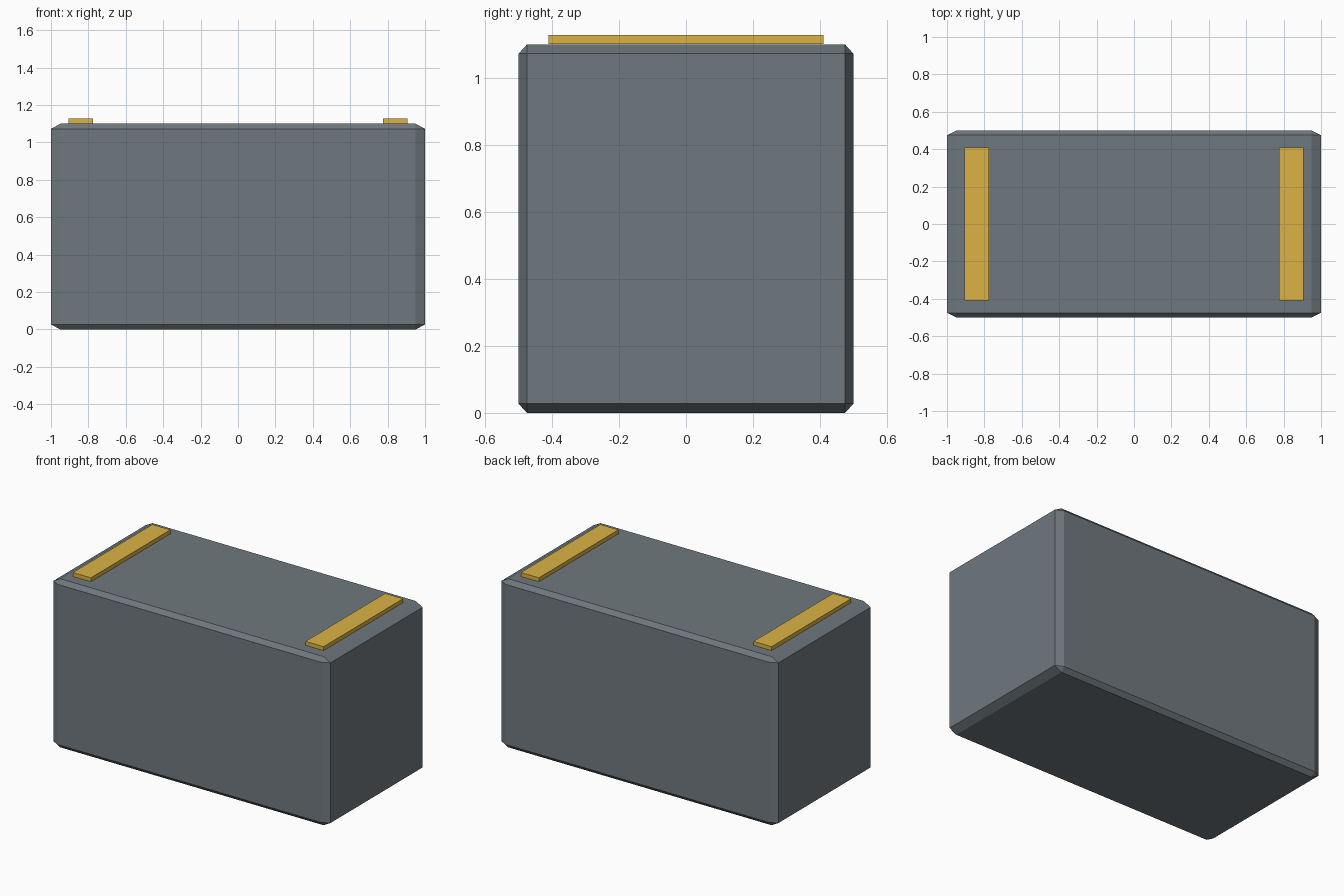
import bpy, bmesh
from mathutils import Matrix

if "Cube" in bpy.data.objects:
    bpy.data.objects.remove(bpy.data.objects["Cube"])


def material(name, rgb):
    m = bpy.data.materials.new(name)
    m.diffuse_color = (*rgb, 1)
    m.use_nodes = True
    m.node_tree.nodes["Principled BSDF"].inputs["Base Color"].default_value = m.diffuse_color
    return m


def box(name, centre, size, mat, bevel=0.0):
    # bevel is applied on the unit cube, so chamfers stretch with the size
    bm = bmesh.new()
    bmesh.ops.create_cube(bm, size=1)
    if bevel:
        bmesh.ops.bevel(bm, geom=bm.edges[:], offset=bevel, segments=1,
                        affect='EDGES', profile=0.5)
    bm.transform(Matrix.Diagonal((*size, 1)))
    mesh = bpy.data.meshes.new(name)
    bm.to_mesh(mesh)
    bm.free()
    mesh.materials.append(mat)
    ob = bpy.data.objects.new(name, mesh)
    ob.location = centre
    bpy.context.collection.objects.link(ob)
    return ob


slate = material("slate", (0.16, 0.19, 0.21))
yellow = material("yellow", (0.71, 0.45, 0.06))

# Chamfered main block
box("body", (0, 0, 0.55), (2, 1, 1.1), slate, 0.025)

# Yellow strips near both ends of the top
for side, x in (("left", -0.84), ("right", 0.84)):
    box(side + "_top_strip", (x, 0, 1.115), (0.13, 0.82, 0.026), yellow)
